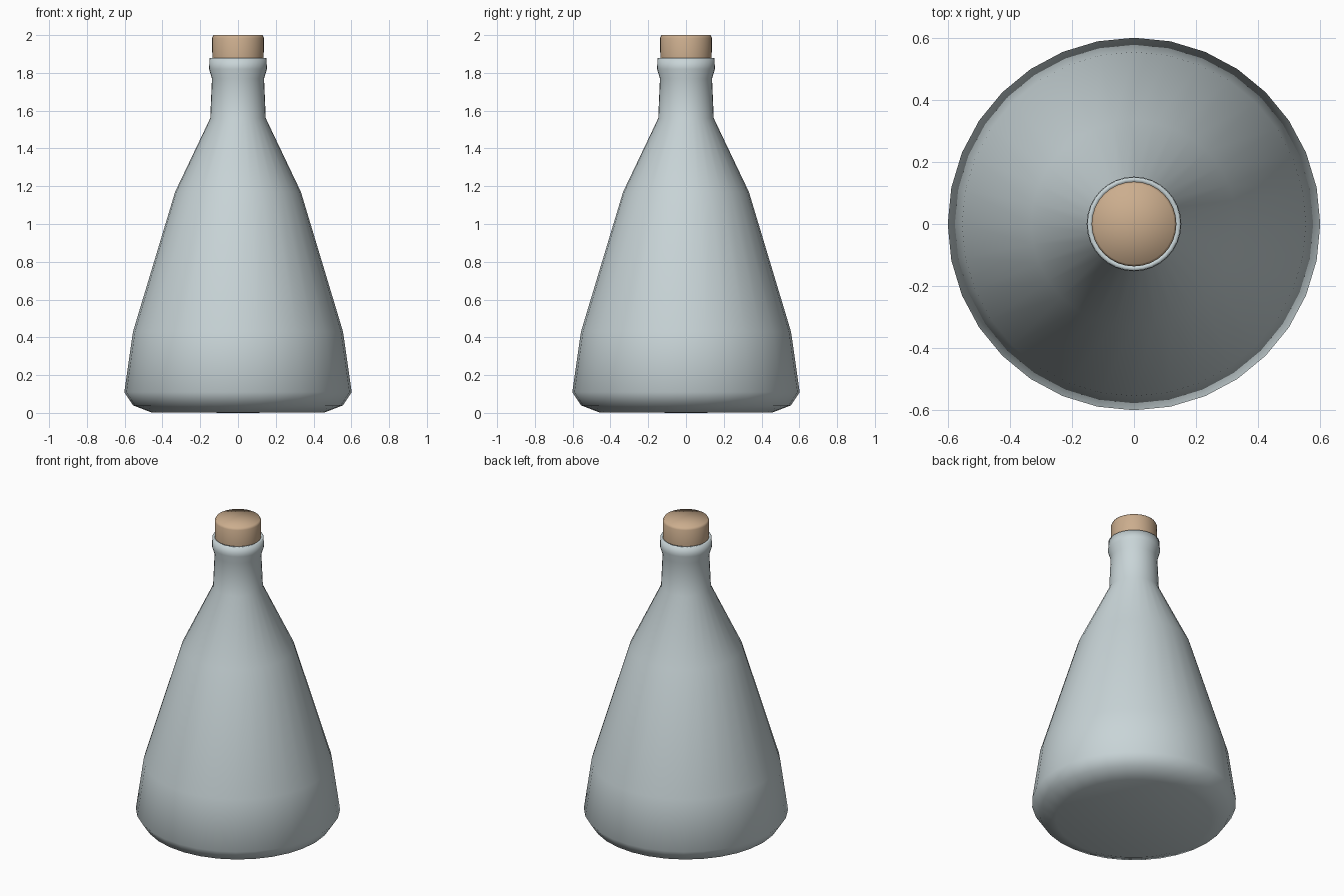
import bpy, bmesh, math

if "Cube" in bpy.data.objects:
    bpy.data.objects.remove(bpy.data.objects["Cube"])

SEGMENTS = 32


def material(name, color):
    mat = bpy.data.materials.new(name)
    mat.diffuse_color = (*color, 1)
    mat.use_nodes = True
    mat.node_tree.nodes["Principled BSDF"].inputs["Base Color"].default_value = mat.diffuse_color
    return mat


def lathe(name, profile, mat):
    """Spin an (radius, height) profile around z into a smooth closed solid."""
    bm = bmesh.new()
    verts = [bm.verts.new((r, 0, z)) for r, z in profile]
    edges = [bm.edges.new(pair) for pair in zip(verts, verts[1:])]
    bmesh.ops.spin(bm, geom=verts + edges, cent=(0, 0, 0), axis=(0, 0, 1),
                   angle=math.tau, steps=SEGMENTS, use_duplicate=False)
    bmesh.ops.remove_doubles(bm, verts=bm.verts, dist=1e-4)
    bmesh.ops.recalc_face_normals(bm, faces=bm.faces)
    for face in bm.faces:
        face.smooth = True
    mesh = bpy.data.meshes.new(name)
    bm.to_mesh(mesh)
    bm.free()
    mesh.materials.append(mat)
    obj = bpy.data.objects.new(name, mesh)
    bpy.context.collection.objects.link(obj)
    return obj


glass = material("pale grey glass", (0.58, 0.66, 0.68))
cork = material("tan cork", (0.60, 0.42, 0.27))

# Flask: chamfered base, conical body, narrow neck, flared lip, inner neck wall
lathe("flask", [(0, 0), (0.46, 0.003), (0.556, 0.04), (0.602, 0.11),
                (0.556, 0.43), (0.333, 1.17), (0.147, 1.56), (0.138, 1.77),
                (0.153, 1.82), (0.151, 1.88), (0.136, 1.88), (0.125, 1.70),
                (0, 1.70)], glass)

# Stopper: cylinder with a slightly softened top edge
lathe("stopper", [(0, 1.71), (0.122, 1.71), (0.136, 1.87), (0.137, 1.985),
                  (0.130, 2.0), (0, 2.0)], cork)
